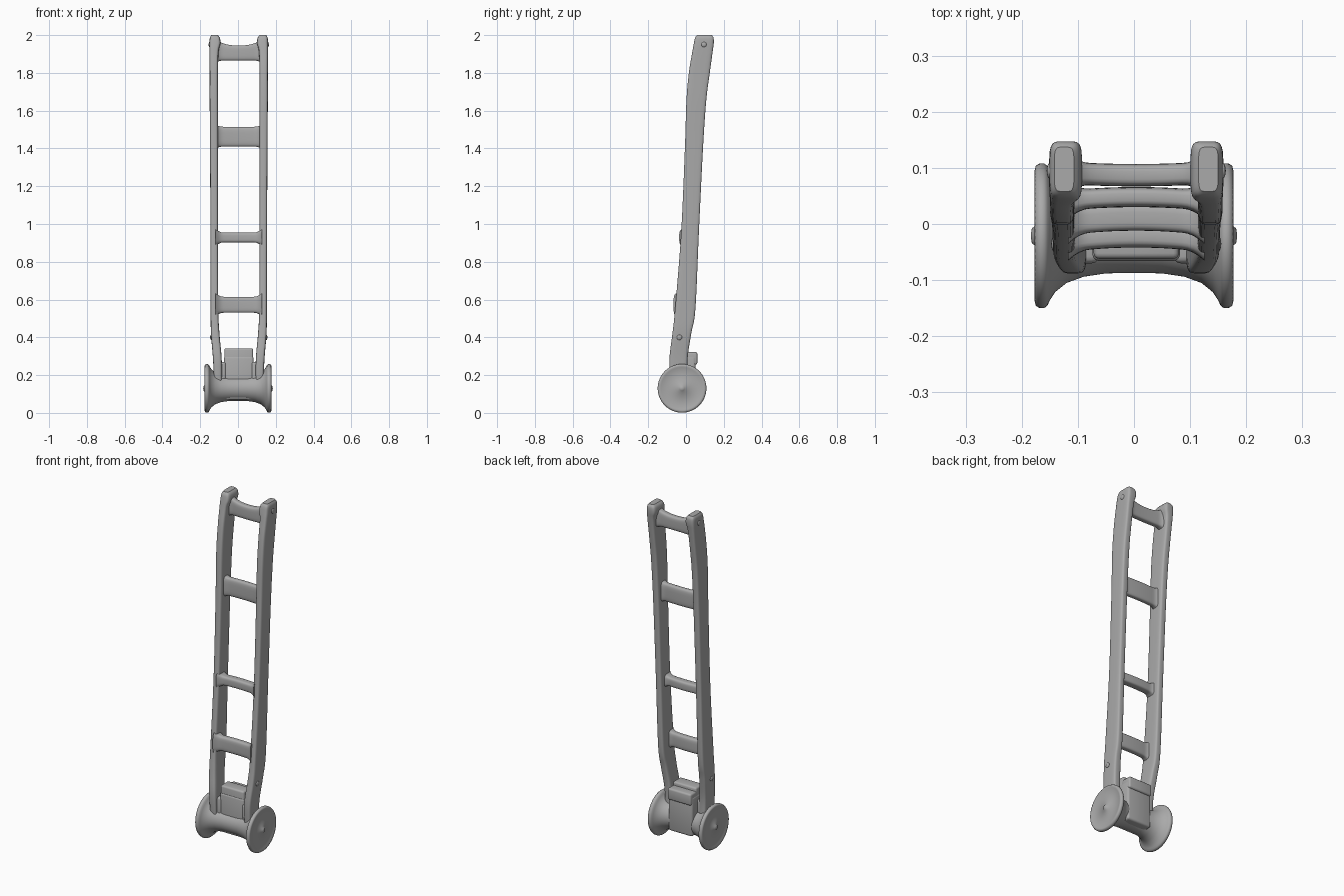
import bpy, bmesh, math
from mathutils import Vector

cube = bpy.data.objects.get("Cube")
if cube:
    bpy.data.objects.remove(cube, do_unlink=True)

grey = bpy.data.materials.new("plain grey")
grey.use_nodes = True
colour = (0.4, 0.4, 0.4, 1)
grey.diffuse_color = colour
grey.node_tree.nodes["Principled BSDF"].inputs["Base Color"].default_value = colour


def finish(name, bm, angle=40):
    bmesh.ops.recalc_face_normals(bm, faces=bm.faces)
    mesh = bpy.data.meshes.new(name)
    bm.to_mesh(mesh)
    bm.free()
    mesh.materials.append(grey)
    ob = bpy.data.objects.new(name, mesh)
    bpy.context.collection.objects.link(ob)
    bpy.ops.object.select_all(action='DESELECT')
    bpy.context.view_layer.objects.active = ob
    ob.select_set(True)
    bpy.ops.object.shade_smooth_by_angle(angle=math.radians(angle))
    return ob


def skin(name, rings, angle=40):
    """Join closed rings of points into a capped tube."""
    bm = bmesh.new()
    loops = [[bm.verts.new(p) for p in ring] for ring in rings]
    n = len(loops[0])
    for a, b in zip(loops, loops[1:]):
        for i in range(n):
            j = (i + 1) % n
            bm.faces.new((a[i], a[j], b[j], b[i]))
    bm.faces.new(loops[0])
    bm.faces.new(loops[-1])
    return finish(name, bm, angle)


def rounded(centre, u, v, power=0.4, n=24):
    """Rounded rectangle with half-axes u and v."""
    ring = []
    for i in range(n):
        t = 2 * math.pi * (i + 0.5) / n
        c, s = math.cos(t), math.sin(t)
        ring.append(Vector(centre) + u * math.copysign(abs(c) ** power, c)
                    + v * math.copysign(abs(s) ** power, s))
    return ring


def smooth(rows, steps=5):
    """Catmull-Rom interpolation of rows of numbers."""
    rows = [Vector(r) for r in rows]
    out = []
    for i in range(len(rows) - 1):
        a, b = rows[max(i - 1, 0)], rows[i]
        c, d = rows[i + 1], rows[min(i + 2, len(rows) - 1)]
        for k in range(steps):
            t = k / steps
            out.append(0.5 * (2 * b + (c - a) * t + (2 * a - 5 * b + 4 * c - d) * t * t
                              + (3 * b - a - 3 * c + d) * t ** 3))
    return out + [rows[-1]]


X, Y, Z = Vector((1, 0, 0)), Vector((0, 1, 0)), Vector((0, 0, 1))
shift = 0.004

# Curved side rails: z, front y, back y, inner x, outer x
rail = [(0.13, -0.08, 0.01, 0.09, 0.13), (0.28, -0.088, 0.008, 0.09, 0.136),
        (0.42, -0.072, 0.028, 0.102, 0.147), (0.55, -0.058, 0.05, 0.108, 0.149),
        (0.95, -0.026, 0.068, 0.11, 0.15), (1.4, -0.006, 0.09, 0.11, 0.152),
        (1.65, 0.002, 0.107, 0.11, 0.154), (1.8, 0.015, 0.126, 0.11, 0.154),
        (1.91, 0.033, 0.141, 0.107, 0.155), (1.955, 0.041, 0.147, 0.097, 0.155),
        (1.985, 0.048, 0.146, 0.1, 0.153), (2.0, 0.058, 0.137, 0.111, 0.146)]
for side, name in ((1, "left"), (-1, "right")):
    rings = []
    for row in smooth([r[1:] for r in rail]) and zip(smooth([(r[0], r[1], r[2]) for r in rail]),
                                                     smooth([(r[3], r[4]) for r in rail])):
        (z, y0, y1), (x0, x1) = row
        rings.append(rounded((side * (x0 + x1) / 2 + shift, (y0 + y1) / 2, z),
                             X * (x1 - x0) / 2, Y * (y1 - y0) / 2))
    skin(name + "_rail", rings)


# Rungs flare into the rails; the last number dips the middle of the top edge
def rung(name, y, z0, z1, depth, flare, bow, dip=0.0):
    rings = []
    for i in range(25):
        t = i / 12 - 1
        end = max(0, (abs(t) - 0.68) / 0.32) ** 2
        low = z0 - flare * end
        high = z1 + flare * end + dip * abs(t) ** 2.5
        cy = y - bow * t * t
        rings.append(rounded((t * 0.122 + shift, cy, (low + high) / 2),
                             Y * (depth + 0.016 * end), Z * (high - low) / 2, 0.5))
    skin(name, rings)


rung("top_rung", 0.087, 1.865, 1.945, 0.02, 0.012, -0.004, 0.03)
rung("upper_rung", 0.048, 1.41, 1.515, 0.018, 0.012, 0.006)
rung("middle_rung", 0.012, 0.902, 0.955, 0.024, 0.02, 0.008)
rung("lower_rung", -0.022, 0.53, 0.615, 0.02, 0.02, 0.008)

# Flared axle with a wheel at each end, turned about one axis
half = [(0.0, 0.066), (0.05, 0.067), (0.09, 0.073), (0.12, 0.084), (0.14, 0.1),
        (0.15, 0.115), (0.154, 0.124), (0.16, 0.129), (0.168, 0.129),
        (0.175, 0.125), (0.177, 0.117), (0.174, 0.111), (0.174, 0.02),
        (0.182, 0.013), (0.184, 0.002)]
profile = [(-x, r) for x, r in half[:0:-1]] + half
skin("axle_and_wheels",
     [[(x, -0.021 + r * math.cos(k * math.pi / 32), 0.13 + r * math.sin(k * math.pi / 32))
       for k in range(64)] for x, r in profile], 50)


# Gear housing on the axle, with a raised front step
def block(name, x, y0, y1, z0, z1, bevel):
    bm = bmesh.new()
    bmesh.ops.create_cube(bm, size=1)
    for v in bm.verts:
        v.co = Vector((v.co.x * 2 * x + shift, (y0 + y1) / 2 + v.co.y * (y1 - y0),
                       (z0 + z1) / 2 + v.co.z * (z1 - z0)))
    bmesh.ops.bevel(bm, geom=bm.edges[:], offset=bevel, segments=3, affect='EDGES', profile=0.5)
    return finish(name, bm)


block("housing", 0.078, -0.066, 0.05, 0.07, 0.3, 0.012)
block("housing_front_step", 0.076, -0.062, 0.01, 0.2, 0.342, 0.01)
block("housing_back_lip", 0.076, -0.01, 0.06, 0.255, 0.322, 0.01)
for side, name in ((1, "left"), (-1, "right")):
    web = block(name + "_housing_web", 0.028, -0.07, 0.0, 0.12, 0.27, 0.012)
    web.location.x = side * 0.095

# Small bolt heads on the outer faces of the rails
for label, y, z, x in (("lower", -0.035, 0.4, 0.146), ("upper", 0.095, 1.95, 0.154)):
    for side, name in ((1, "left"), (-1, "right")):
        bm = bmesh.new()
        bmesh.ops.create_uvsphere(bm, u_segments=16, v_segments=8, radius=0.014)
        for v in bm.verts:
            v.co = Vector((v.co.x * 0.4 + side * x + shift, v.co.y + y, v.co.z + z))
        finish(name + "_" + label + "_bolt", bm)
